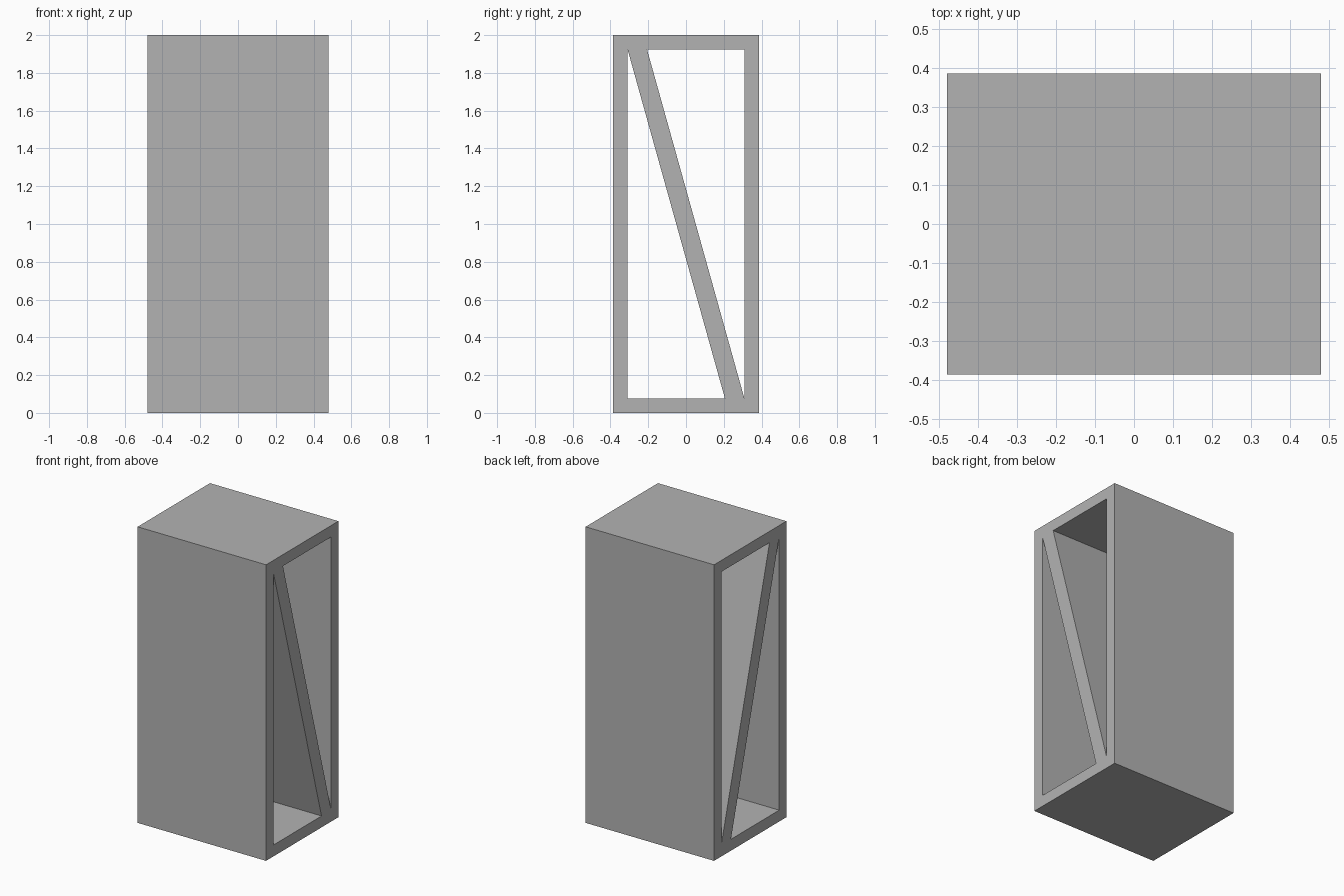
import bpy
from math import radians

cube = bpy.data.objects.get("Cube")
if cube:
    bpy.data.objects.remove(cube, do_unlink=True)

HALF_WIDTH, HALF_DEPTH, HEIGHT = 0.48, 0.386, 2.0
WALL, BRACE = 0.077, 0.103

grey = bpy.data.materials.new("plain grey")
grey.use_nodes = True
colour = (0.45, 0.45, 0.45, 1)
grey.diffuse_color = colour
grey.node_tree.nodes["Principled BSDF"].inputs["Base Color"].default_value = colour

# Side profile: outer rectangle with two triangular openings beside a diagonal brace
inner = HALF_DEPTH - WALL
low, high = WALL, HEIGHT - WALL
outline = [(-HALF_DEPTH, 0), (HALF_DEPTH, 0), (HALF_DEPTH, HEIGHT), (-HALF_DEPTH, HEIGHT)]
front_opening = [(-inner, low), (-inner, high), (inner - BRACE, low)]
back_opening = [(inner, high), (inner, low), (-inner + BRACE, high)]

profile = bpy.data.curves.new("braced_frame", "CURVE")
profile.dimensions = "2D"
profile.fill_mode = "BOTH"
profile.extrude = HALF_WIDTH
for loop in (outline, front_opening, back_opening):
    spline = profile.splines.new("POLY")
    spline.points.add(len(loop) - 1)
    for point, (y, z) in zip(spline.points, loop):
        point.co = (y, z, 0, 1)
    spline.use_cyclic_u = True
profile.materials.append(grey)

# Stand the profile upright, running across the width
frame = bpy.data.objects.new("braced_frame", profile)
frame.rotation_euler = (radians(90), 0, radians(90))
bpy.context.collection.objects.link(frame)

# Turn into a flat-shaded mesh
bpy.ops.object.select_all(action="DESELECT")
frame.select_set(True)
bpy.context.view_layer.objects.active = frame
bpy.ops.object.convert(target="MESH")
bpy.ops.object.mode_set(mode="EDIT")
bpy.ops.mesh.select_all(action="SELECT")
bpy.ops.mesh.remove_doubles(threshold=0.0001)
bpy.ops.mesh.normals_make_consistent(inside=False)
bpy.ops.object.mode_set(mode="OBJECT")
bpy.ops.object.shade_flat()
